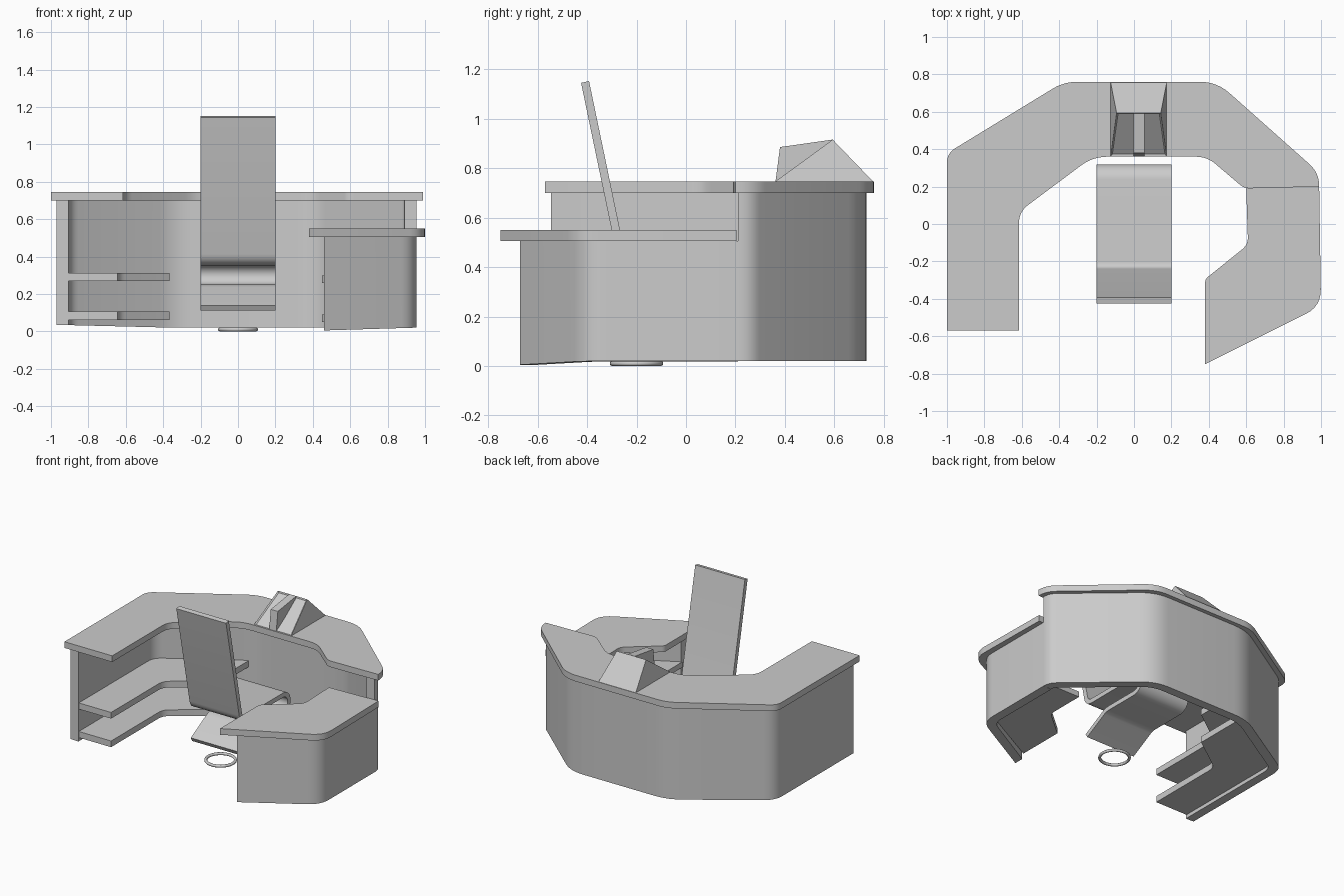
import bpy, bmesh, math
from mathutils import Vector

if "Cube" in bpy.data.objects:
    bpy.data.objects.remove(bpy.data.objects["Cube"])


def fillet(pts, n=6):
    """Points (x, y) or (x, y, t): corners with t are rounded, t = tangent length."""
    out = []
    for i, p in enumerate(pts):
        c = Vector(p[:2])
        if len(p) < 3:
            out.append(c)
            continue
        a, b = Vector(pts[i - 1][:2]), Vector(pts[(i + 1) % len(pts)][:2])
        p0 = c + (a - c).normalized() * p[2]
        p1 = c + (b - c).normalized() * p[2]
        for k in range(n + 1):
            s = k / n
            out.append(p0 * (1 - s) ** 2 + c * 2 * s * (1 - s) + p1 * s * s)
    return out


def finish(name, bm, smooth=True):
    bmesh.ops.recalc_face_normals(bm, faces=bm.faces)
    me = bpy.data.meshes.new(name)
    bm.to_mesh(me)
    bm.free()
    ob = bpy.data.objects.new(name, me)
    bpy.context.collection.objects.link(ob)
    if smooth:
        bpy.ops.object.select_all(action='DESELECT')
        ob.select_set(True)
        bpy.context.view_layer.objects.active = ob
        bpy.ops.object.shade_smooth_by_angle(angle=math.radians(30))
    return ob


def prism(name, pts, lo, hi, axis='Z', base=None):
    """Extrude an outline along Z (points are x, y) or X (points are y, z)."""
    bm = bmesh.new()
    place = (lambda p, h: (p[0], p[1], h)) if axis == 'Z' else (lambda p, h: (h, p[0], p[1]))
    bot = [bm.verts.new(place(p, base(p) if base else lo)) for p in pts]
    top = [bm.verts.new(place(p, hi)) for p in pts]
    caps = [bm.faces.new(bot), bm.faces.new(top)]
    for i in range(len(pts)):
        j = (i + 1) % len(pts)
        bm.faces.new((bot[i], bot[j], top[j], top[i]))
    bmesh.ops.recalc_face_normals(bm, faces=bm.faces)
    bmesh.ops.triangulate(bm, faces=caps)
    return finish(name, bm)


def ribbon(path, half):
    """Closed outline of constant thickness around an open path."""
    left, right = [], []
    for i, p in enumerate(path):
        d0 = (p - path[i - 1]).normalized() if i else None
        d1 = (path[i + 1] - p).normalized() if i < len(path) - 1 else None
        d = ((d0 or d1) + (d1 or d0)).normalized()
        n = Vector((-d.y, d.x)) * half / max(0.5, d.dot(d0 or d1))
        left.append(p + n)
        right.append(p - n)
    return left + right[::-1]


# Counter tops
prism("high_counter_top", fillet([
    (-1, -.57), (-1, .378, .05), (-.375, .76, .07), (.443, .76, .09), (.99, .274, .07),
    (.99, .20), (.59, .19, .03), (.39, .36, .06), (-.22, .36, .08), (-.615, .065, .06),
    (-.615, -.57)]), .70, .745)
prism("low_counter_top", fillet([
    (.99, .205), (1.0, -.44, .09), (.38, -.75), (.38, -.295, .02), (.61, -.11, .04),
    (.60, .19)]), .505, .55)

# Outer walls
prism("high_wall", fillet([
    (-.97, -.545), (-.97, .355, .08), (-.36, .73, .11), (.425, .73, .11), (.955, .265, .05),
    (.955, .21), (.89, .21), (.89, .235, .02), (.40, .665, .09), (-.341, .665, .09),
    (-.905, .318, .06), (-.905, -.545)]), 0, .70,
    base=lambda p: .02 + .015 * max(0, (-p[0] - .36) / .61))
prism("low_wall", fillet([
    (.955, .21), (.955, -.41, .09), (.46, -.67), (.46, -.60), (.89, -.37, .06), (.89, .21)]),
    0, .505, base=lambda p: .02 - .015 * max(0, (.955 - p[0]) / .495))

# Shelves inside both wings
left_shelf = fillet([(-.91, -.54), (-.91, .318), (-.365, .655), (-.365, .255),
                     (-.645, .055, .05), (-.645, -.54)])
right_shelf = fillet([(.45, -.60), (.895, -.365), (.895, .21), (.65, .21),
                      (.65, -.08, .04), (.45, -.25)])
for label, z in (("lower", .06), ("upper", .268)):
    prism("left_shelf_" + label, left_shelf, z, z + .045)
    prism("right_shelf_" + label, right_shelf, z - .01, z + .03)

# Chair: one folded sheet of back, seat, front curl and foot
r, cy, cz = .067, .236, .302
path = fillet([(-.408, 1.148), (-.246, .369, .05)] + [
    (cy + r * math.cos(math.radians(a)), cz + r * math.sin(math.radians(a)))
    for a in range(90, -91, -12)] + [(-.05, .235, .03), (-.25, .125)])
prism("chair", ribbon(path, .0165), -.2, .2, 'X')

# Floor ring below the chair
bpy.ops.mesh.primitive_torus_add(location=(0, -.2, .01), major_radius=.098, minor_radius=.01,
                                 major_segments=48, minor_segments=12)
bpy.context.object.name = "floor_ring"
bpy.ops.object.shade_smooth()

# Desk console: tapered wedge with inset front panel and a central fin
bm = bmesh.new()
v = [bm.verts.new(c) for c in (
    (-.125, .36, .745), (.175, .36, .745), (.175, .757, .745), (-.125, .757, .745),
    (-.093, .593, .915), (.143, .593, .915))]
front = bm.faces.new((v[0], v[1], v[5], v[4]))
for f in ((2, 3, 4, 5), (0, 4, 3), (1, 2, 5), (0, 3, 2, 1)):
    bm.faces.new([v[i] for i in f])
bmesh.ops.recalc_face_normals(bm, faces=bm.faces)
bmesh.ops.inset_region(bm, faces=[front], thickness=.012, depth=-.008)
finish("console_body", bm, smooth=False)
prism("console_fin", [(.362, .747), (.38, .885), (.592, .915), (.592, .89)], -.002, .055, 'X')
